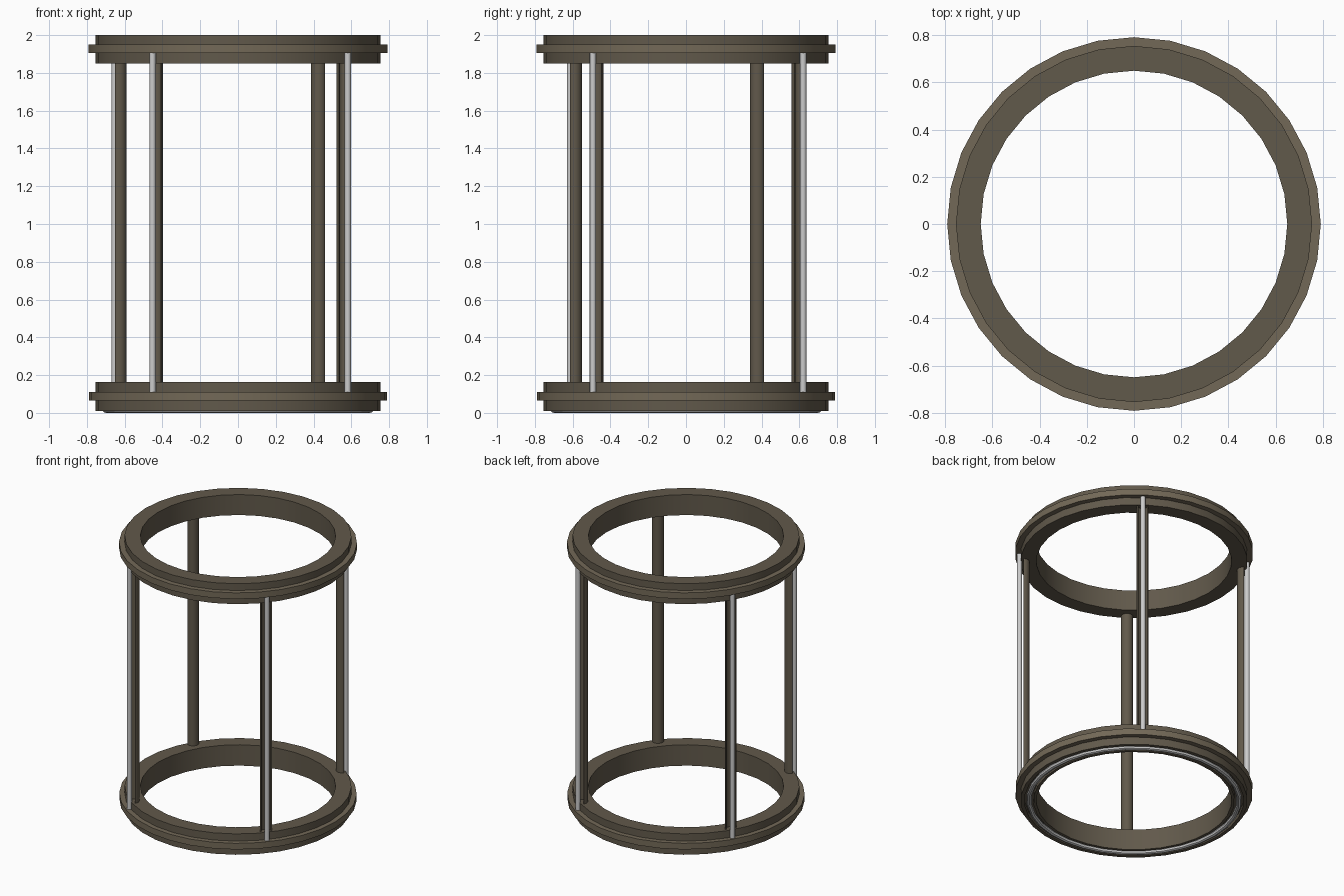
import bpy, bmesh
from math import pi, cos, sin, radians

if "Cube" in bpy.data.objects:
    bpy.data.objects.remove(bpy.data.objects["Cube"])


def material(name, rgb):
    m = bpy.data.materials.new(name)
    m.diffuse_color = (*rgb, 1)
    m.use_nodes = True
    m.node_tree.nodes["Principled BSDF"].inputs["Base Color"].default_value = m.diffuse_color
    return m


bronze = material("dark_bronze", (0.12, 0.10, 0.07))
bronze_light = material("light_bronze", (0.17, 0.14, 0.095))


def finish(name, bm, mat=None, smooth=True):
    bmesh.ops.recalc_face_normals(bm, faces=bm.faces)
    me = bpy.data.meshes.new(name)
    bm.to_mesh(me)
    bm.free()
    ob = bpy.data.objects.new(name, me)
    bpy.context.collection.objects.link(ob)
    if mat:
        me.materials.append(mat)
    if smooth:
        bpy.ops.object.select_all(action='DESELECT')
        ob.select_set(True)
        bpy.context.view_layer.objects.active = ob
        bpy.ops.object.shade_smooth_by_angle(angle=radians(35))
    return ob


def lathe(name, profile, mat=None, n=32):
    """Revolve a closed (radius, z) profile around z."""
    bm = bmesh.new()
    rows = [[bm.verts.new((r * cos(2 * pi * i / n), r * sin(2 * pi * i / n), z))
             for r, z in profile] for i in range(n)]
    k = len(profile)
    for i in range(n):
        a, b = rows[i], rows[(i + 1) % n]
        for j in range(k):
            bm.faces.new((a[j], b[j], b[(j + 1) % k], a[(j + 1) % k]))
    return finish(name, bm, mat)


def prism(name, section, z0, z1, mat=None):
    """Extrude a closed (x, y) section from z0 to z1."""
    bm = bmesh.new()
    face = bm.faces.new([bm.verts.new((x, y, z0)) for x, y in section])
    up = bmesh.ops.extrude_face_region(bm, geom=[face], use_keep_orig=True)
    bmesh.ops.translate(bm, vec=(0, 0, z1 - z0),
                        verts=[g for g in up["geom"] if isinstance(g, bmesh.types.BMVert)])
    return finish(name, bm, mat)


def arc(r, start, end, n):
    return [(r * cos(start + (end - start) * i / n), r * sin(start + (end - start) * i / n))
            for i in range(n + 1)]


# top ring and its outer band
lathe("top_ring", [(0.65, 1.85), (0.755, 1.85), (0.755, 2.0), (0.65, 2.0)], bronze)
lathe("top_band", [(0.745, 1.905), (0.792, 1.905), (0.792, 1.95), (0.745, 1.95)], bronze_light)

# bottom ring, grooved underneath, and its outer band
lathe("bottom_ring", [(0.65, 0.01), (0.67, 0.01), (0.67, 0.04), (0.73, 0.04), (0.73, 0.01),
                      (0.755, 0.01), (0.755, 0.163), (0.65, 0.163)], bronze)
lathe("bottom_band", [(0.745, 0.065), (0.79, 0.065), (0.79, 0.11), (0.745, 0.11)], bronze_light)

# grey tube set into the underside groove
lathe("groove_tube", [(0.70 + x, 0.017 + y) for x, y in arc(0.017, 0, 2 * pi, 8)[:-1]])

# four channel posts open to the outside, each holding a grey tube
for i, deg in enumerate((54.5, 149, 233.6, 319.7), 1):
    a = radians(deg)
    channel = arc(0.04, pi / 2, 3 * pi / 2, 12) + arc(0.032, 3 * pi / 2, pi / 2, 12)
    for name, section, r, z0, z1, mat in (
            ("post", channel, 0.735, 0.16, 1.855, bronze),
            ("post_tube", arc(0.017, 0, 2 * pi, 12)[:-1], 0.762, 0.11, 1.905, None)):
        ob = prism(f"{name}_{i}", section, z0, z1, mat)
        ob.location = (r * cos(a), r * sin(a), 0)
        ob.rotation_euler.z = a
